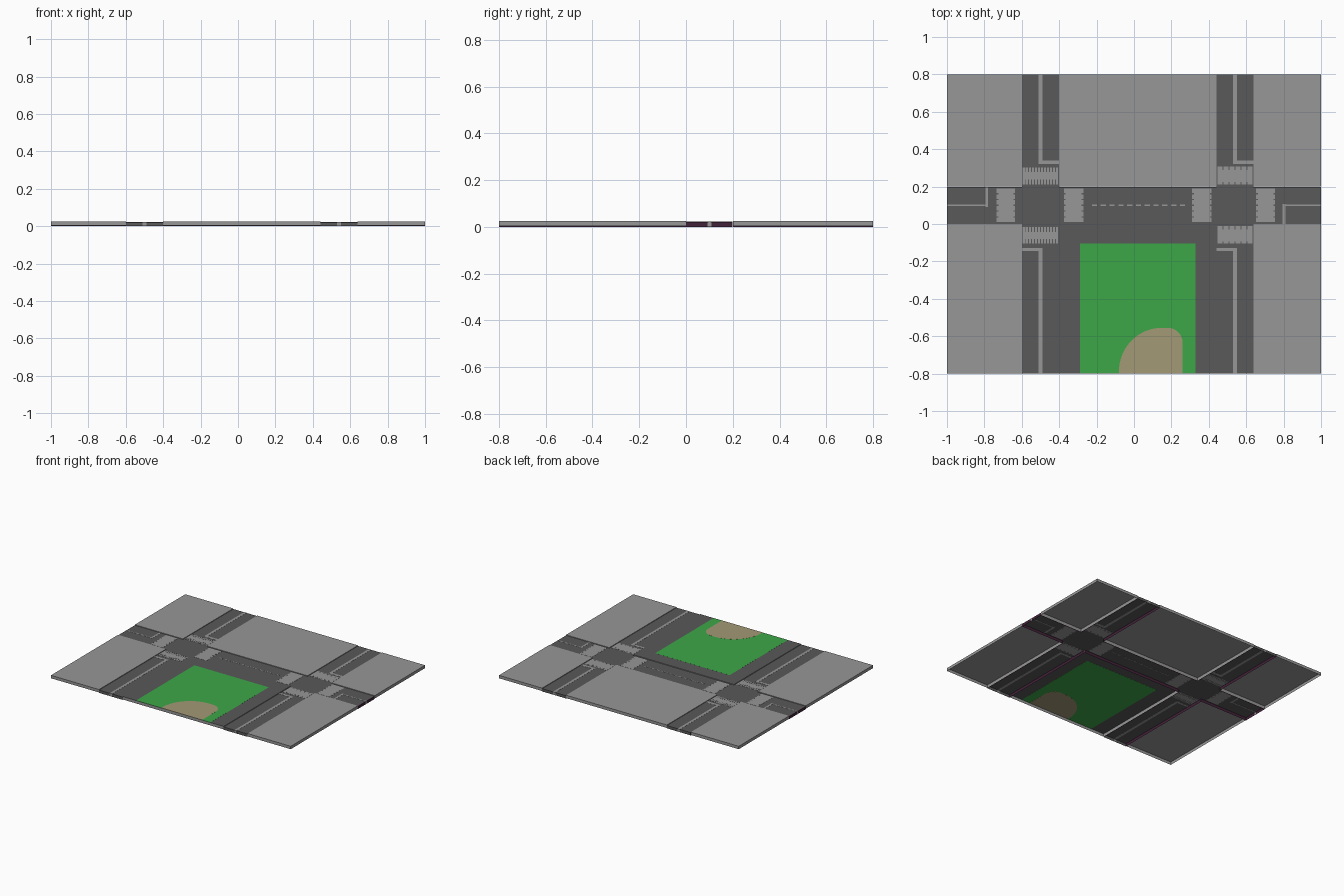
import bpy, bmesh, math

if "Cube" in bpy.data.objects:
    bpy.data.objects.remove(bpy.data.objects["Cube"])


def material(name, rgb):
    m = bpy.data.materials.new(name)
    m.diffuse_color = (*rgb, 1)
    m.use_nodes = True
    m.node_tree.nodes["Principled BSDF"].inputs["Base Color"].default_value = m.diffuse_color
    return m


PAVING = material("light grey paving", (0.31, 0.31, 0.31))
ASPHALT = material("dark asphalt", (0.1, 0.1, 0.1))
GRASS = material("green grass", (0.046, 0.39, 0.065))
SAND = material("tan sand", (0.37, 0.32, 0.18))
EDGE = material("dark purple road edge", (0.055, 0.016, 0.042))

ROAD_Z, BLOCK_Z = 0.021, 0.025
XS = [-1, -0.6, -0.4, 0.44, 0.64, 1]
YS = [-0.8, 0, 0.2, 0.8]


def finish(bm, name, mats):
    me = bpy.data.meshes.new(name)
    bm.to_mesh(me)
    bm.free()
    ob = bpy.data.objects.new(name, me)
    bpy.context.collection.objects.link(ob)
    for m in mats:
        me.materials.append(m)
    return ob


def shell(name, x0, x1, y0, y1, z0, z1, walls, mats):
    """Top face plus chosen walls, open below. walls maps side -> material index."""
    bm = bmesh.new()
    c = [(x0, y0), (x1, y0), (x1, y1), (x0, y1)]
    lo = [bm.verts.new((x, y, z0)) for x, y in c]
    hi = [bm.verts.new((x, y, z1)) for x, y in c]
    bm.faces.new(hi)
    for i, side in enumerate(("front", "right", "back", "left")):
        if side in walls:
            j = (i + 1) % 4
            f = bm.faces.new((lo[i], lo[j], hi[j], hi[i]))
            f.material_index = walls[side]
    for v in [v for v in bm.verts if not v.link_faces]:
        bm.verts.remove(v)
    return finish(bm, name, mats)


def plate(name, outline, z0, z1, mat):
    """Thin extruded outline, passing through the surface so it shows below too."""
    bm = bmesh.new()
    f = bm.faces.new([bm.verts.new((x, y, z0)) for x, y in outline])
    ext = bmesh.ops.extrude_face_region(bm, geom=[f])
    for v in ext["geom"]:
        if isinstance(v, bmesh.types.BMVert):
            v.co.z = z1
    bmesh.ops.recalc_face_normals(bm, faces=bm.faces)
    return finish(bm, name, [mat])


def rect(x0, x1, y0, y1):
    return [(x0, y0), (x1, y0), (x1, y1), (x0, y1)]


def mark(name, x0, x1, y0, y1):
    return plate(name, rect(x0, x1, y0, y1), ROAD_Z - 0.0008, ROAD_Z + 0.0008, PAVING)


# Ground grid: roads are column 1 and 3 and the middle row, the rest are blocks
def is_road(i, j):
    return i in (1, 3) or j == 1


for i in range(5):
    for j in range(3):
        x0, x1, y0, y1 = XS[i], XS[i + 1], YS[j], YS[j + 1]
        if not is_road(i, j):
            park = (i, j) == (2, 0)
            shell("park_block" if park else "city_block", x0, x1, y0, y1, 0.003, BLOCK_Z,
                  dict(front=1, right=1, back=1, left=1),
                  [ASPHALT if park else PAVING, PAVING])
            continue
        walls, box = {}, dict(left=x0, right=x1, front=y0, back=y1)
        for side, di, dj in (("left", -1, 0), ("right", 1, 0), ("front", 0, -1), ("back", 0, 1)):
            a, b = i + di, j + dj
            if not (0 <= a < 5 and 0 <= b < 3):
                walls[side] = 1 if di else 0        # outer road ends
            elif not is_road(a, b):
                walls[side] = 1                     # kerb side, tucked just inside
                box[side] -= 0.001 * (di + dj)
        shell("road", box["left"], box["right"], box["front"], box["back"],
              0, ROAD_Z, walls, [ASPHALT, EDGE])

# Side street centre lines and stop lines
for cx in (-0.5, 0.54):
    mark("centre_line", cx - 0.01, cx + 0.01, 0.34, 0.8)
    mark("stop_line", cx - 0.01, cx + 0.1, 0.32, 0.34)
    mark("centre_line", cx - 0.01, cx + 0.01, -0.8, -0.145)
    mark("stop_line", cx - 0.1, cx + 0.01, -0.145, -0.128)
    plate("end_line", rect(cx - 0.01, cx + 0.01, -0.8005, -0.799), 0.001, ROAD_Z, PAVING)
    plate("end_line", rect(cx - 0.01, cx + 0.01, 0.799, 0.8005), 0.001, ROAD_Z, PAVING)

# Main street lines
mark("centre_line", -1, -0.795, 0.096, 0.104)
mark("stop_line", -0.795, -0.78, 0.092, 0.199)
mark("centre_line", 0.81, 1, 0.096, 0.104)
mark("stop_line", 0.795, 0.81, 0.001, 0.108)
for k in range(11):
    x = -0.225 + 0.047 * k
    mark("lane_dash", x, x + 0.028, 0.097, 0.103)
for s in (-1, 1):
    plate("end_line", rect(s - 0.0005, s + 0.0005, 0.092, 0.108), 0.001, ROAD_Z, PAVING)


# Crossings on the side streets: left ones are separate bars, right ones a toothed band
for y0, y1 in ((0.212, 0.302), (-0.105, -0.017)):
    for k in range(12):
        x = -0.595 + 0.0162 * k
        mark("crossing_bar", x, x + 0.011, y0, y1)
    mark("crossing_band", -0.585, -0.415, y0 + 0.025, y1 - 0.025)
    mark("crossing_band", 0.447, 0.633, y0 + 0.012, y1 - 0.012)
    for k in range(6):
        x = 0.447 + 0.0322 * k
        mark("crossing_tooth", x, x + 0.025, y0, y1 + 0.006)

# Crossings on the main street: toothed bands
for x0, x1 in ((-0.735, -0.635), (-0.375, -0.27), (0.31, 0.415), (0.652, 0.755)):
    mark("crossing_band", x0 + 0.01, x1 - 0.01, 0.01, 0.19)
    for k in range(6):
        y = 0.01 + 0.031 * k
        mark("crossing_tooth", x0, x1, y, y + 0.025)

# Park lawn and the rounded sand area
plate("lawn", rect(-0.29, 0.33, -0.8, -0.105), BLOCK_Z - 0.0006, BLOCK_Z + 0.0004, GRASS)
sand = [(0.26, -0.8)]
for k in range(9):      # small corner at the right
    a = math.radians(90 * k / 8)
    sand.append((0.18 + 0.08 * math.cos(a), -0.635 + 0.08 * math.sin(a)))
for k in range(17):     # wide sweep at the left
    a = math.radians(90 + 90 * k / 16)
    sand.append((0.15 + 0.23 * math.cos(a), -0.785 + 0.23 * math.sin(a)))
sand.append((-0.08, -0.8))
plate("sand_area", sand, BLOCK_Z - 0.001, BLOCK_Z + 0.0008, SAND)
